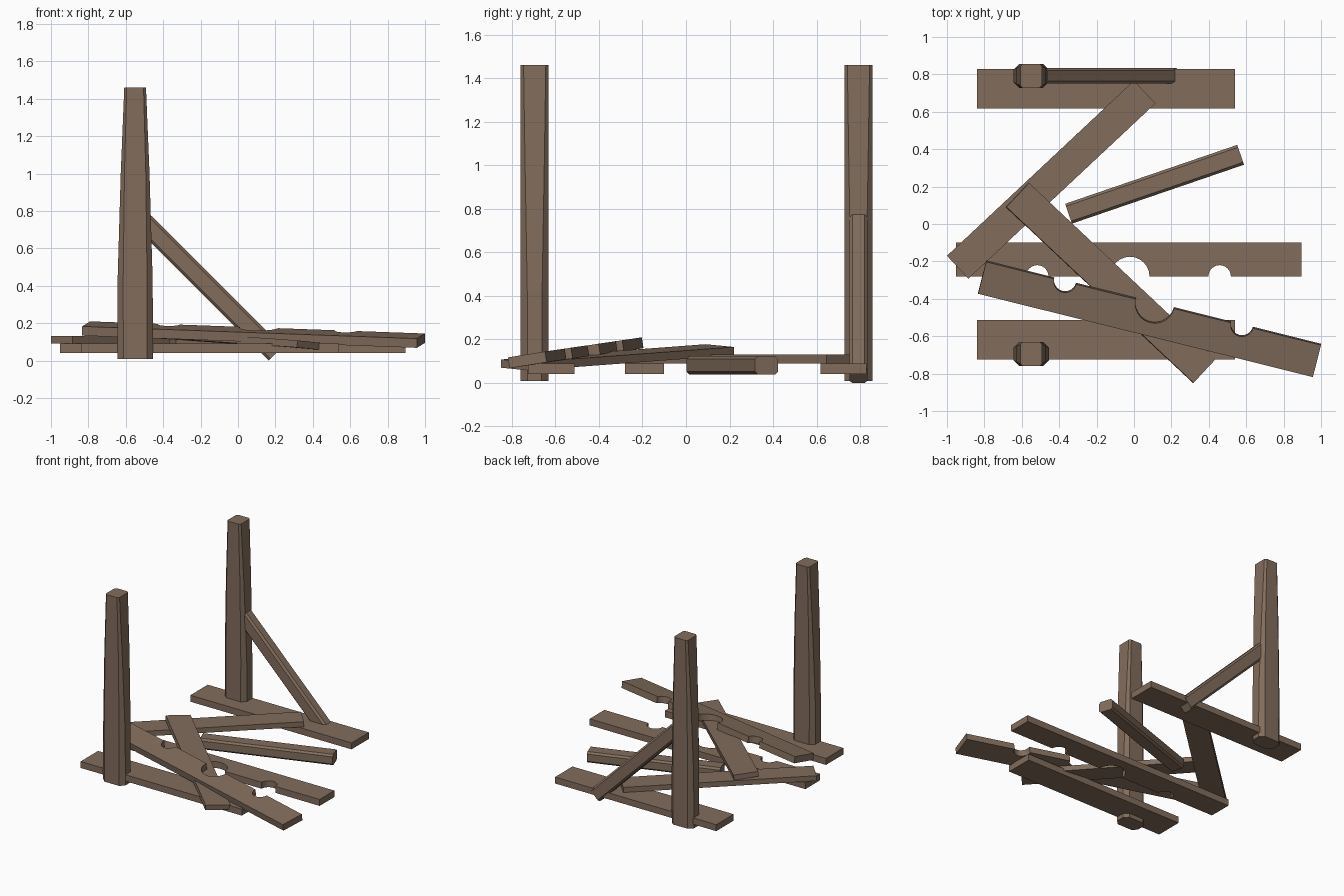
import bpy, bmesh, math
from mathutils import Vector

if "Cube" in bpy.data.objects:
    bpy.data.objects.remove(bpy.data.objects["Cube"])

wood = bpy.data.materials.new("weathered brown wood")
wood.diffuse_color = (0.223, 0.153, 0.107, 1)
wood.use_nodes = True
wood.node_tree.nodes["Principled BSDF"].inputs["Base Color"].default_value = wood.diffuse_color


def loft(name, rings):
    """Join rings of points into a closed solid."""
    bm = bmesh.new()
    loops = [[bm.verts.new(p) for p in ring] for ring in rings]
    n = len(loops[0])
    for a, b in zip(loops, loops[1:]):
        for i in range(n):
            j = (i + 1) % n
            bm.faces.new((a[i], a[j], b[j], b[i]))
    bm.faces.new(loops[0][::-1])
    bm.faces.new(loops[-1])
    bmesh.ops.recalc_face_normals(bm, faces=bm.faces)
    me = bpy.data.meshes.new(name)
    bm.to_mesh(me)
    bm.free()
    me.materials.append(wood)
    ob = bpy.data.objects.new(name, me)
    bpy.context.collection.objects.link(ob)
    return ob


def octagon(hx, hy, c):
    """Rectangle with chamfered corners."""
    return [(hx, hy - c), (hx - c, hy), (c - hx, hy), (-hx, hy - c),
            (-hx, c - hy), (c - hx, -hy), (hx - c, -hy), (hx, c - hy)]


def board(name, corner, along, across, thick, notches=()):
    """Plank from the bottom corner and two end points; notches cut the edge at corner."""
    o = Vector(corner)
    u, v = Vector(along) - o, Vector(across) - o
    length, width = u.length, v.length
    u.normalize()
    v = (v - u * v.dot(u)).normalized()
    w = u.cross(v)
    if w.z < 0:
        w = -w
    outline = [(0, 0)]
    for pos, r in notches:
        for i in range(13):
            a = math.pi * i / 12
            outline.append((pos - r * math.cos(a), r * math.sin(a)))
    outline += [(length, 0), (length, width), (0, width)]
    low = [o + u * a + v * b for a, b in outline]
    return loft(name, [low, [p + w * thick for p in low]])


def beam(name, start, end, side, hx, hy, c):
    """Chamfered beam; side is the direction of its hx width."""
    s, e = Vector(start), Vector(end)
    x = Vector(side).normalized()
    y = (e - s).normalized().cross(x)
    sec = octagon(hx, hy, c)
    return loft(name, [[p + x * a + y * b for a, b in sec] for p in (s, e)])


# Ground sills and tapered posts
for label, y0, yp in (("front", -0.725, -0.695), ("back", 0.617, 0.792)):
    board(label + "_sill", (-0.84, y0, 0.04), (0.54, y0, 0.04), (-0.84, y0 + 0.213, 0.04), 0.05)
    rings = []
    for z, hx, c in ((0.008, 0.095, 0.032), (0.42, 0.094, 0.03), (1.0, 0.077, 0.02), (1.46, 0.058, 0.013)):
        rings.append([(-0.55 + a, yp + b, z) for a, b in octagon(hx, 0.064, c)])
    loft(label + "_post", rings)

# Standing brace and fallen brace
beam("standing_brace", (-0.50, 0.792, 0.737), (0.2, 0.792, 0.037), (0, 1, 0), 0.042, 0.052, 0.014)
beam("fallen_brace", (-0.35, 0.055, 0.081), (0.57, 0.37, 0.081), (0, 0, 1), 0.042, 0.056, 0.014)

# Loose planks
board("flat_plank", (-1.0, -0.17, 0.09), (0.0, 0.767, 0.09), (-0.883, -0.29, 0.09), 0.04)
board("leaning_plank", (-0.685, 0.09, 0.14), (0.315, -0.85, 0.07), (-0.56, 0.215, 0.127), 0.038)

# Two halves of the stocks, with neck and wrist holes
holes = ((0.435, 0.06), (0.93, 0.105), (1.41, 0.06))
board("lower_stock_board", (-0.952, -0.28, 0.04), (0.895, -0.28, 0.04), (-0.952, -0.1, 0.04), 0.05, holes)
board("fallen_stock_board", (-0.79, -0.195, 0.16), (1.0, -0.64, 0.095), (-0.835, -0.365, 0.133), 0.05, holes)
